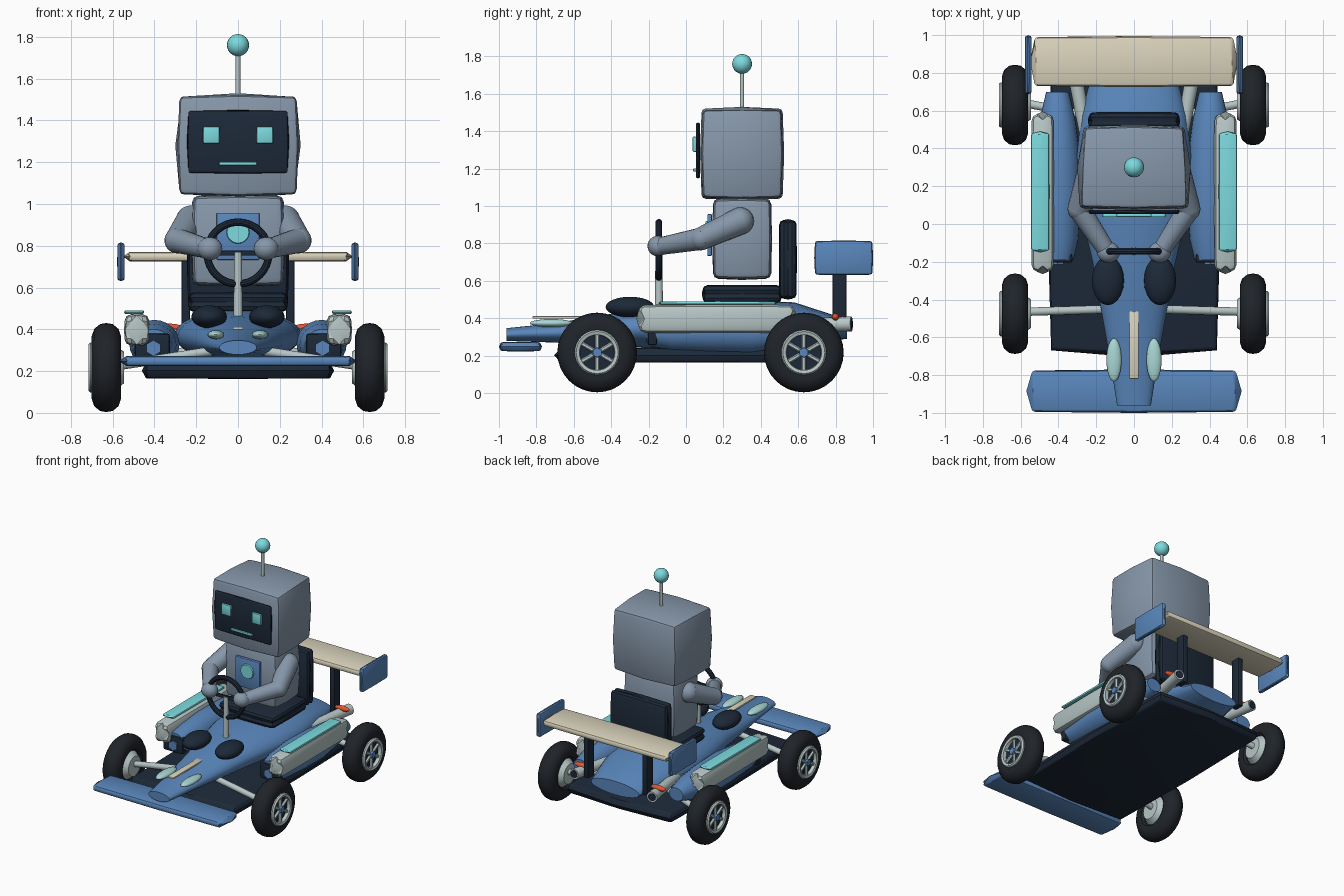
import bpy, bmesh, math
from mathutils import Vector, Matrix

if "Cube" in bpy.data.objects:
    bpy.data.objects.remove(bpy.data.objects["Cube"])

COL = dict(blue=(.1, .24, .5), navy=(.012, .022, .04), steel=(.24, .31, .4), silver=(.48, .57, .57),
           teal=(.2, .7, .73), cream=(.7, .65, .5), orange=(.8, .09, .03), tyre=(.014, .017, .022),
           lens=(.4, .68, .66))
MATS = {}
for key, c in COL.items():
    MATS[key] = bpy.data.materials.new(key)
    MATS[key].diffuse_color = (*c, 1)


def finish(bm, name, mat, angle=30):
    bmesh.ops.recalc_face_normals(bm, faces=bm.faces)
    me = bpy.data.meshes.new(name)
    bm.to_mesh(me)
    bm.free()
    me.materials.append(MATS[mat])
    ob = bpy.data.objects.new(name, me)
    bpy.context.collection.objects.link(ob)
    bpy.ops.object.select_all(action='DESELECT')
    ob.select_set(True)
    bpy.context.view_layer.objects.active = ob
    bpy.ops.object.shade_smooth_by_angle(angle=math.radians(angle))
    return ob


def box(name, mat, center, size, bevel=.01, bulge=0.0, back=1.0):
    """Box whose face centres swell outward; bevelled on its twelve edges."""
    bm = bmesh.new()
    bmesh.ops.create_cube(bm, size=2)
    bmesh.ops.subdivide_edges(bm, edges=bm.edges, cuts=1, use_grid_fill=True)
    rim = [e for e in bm.edges
           if sum(abs(a) > .9 and abs(a - b) < .01 for a, b in zip(*[v.co for v in e.verts])) == 2]
    for v in bm.verts:
        c = v.co.copy()
        for i in range(3):
            others = sum(abs(c[j]) for j in range(3) if j != i) / 2
            v.co[i] = c[i] * size[i] / 2 * (1 - bulge * others)
        if c.y > .5:
            v.co.x *= back
        v.co += Vector(center)
    bmesh.ops.bevel(bm, geom=rim, offset=bevel, segments=2, profile=.5, affect='EDGES')
    return finish(bm, name, mat)


def loft(name, mat, sections, n=24):
    """Elliptical sections (y, x, z, rx, rz) skinned along y."""
    bm = bmesh.new()
    rings = [[bm.verts.new((x + rx * math.cos(a), y, z + rz * math.sin(a)))
              for a in (2 * math.pi * i / n for i in range(n))] for y, x, z, rx, rz in sections]
    for r, q in zip(rings, rings[1:]):
        for i in range(n):
            bm.faces.new((r[i], r[(i + 1) % n], q[(i + 1) % n], q[i]))
    bm.faces.new(rings[0])
    bm.faces.new(rings[-1])
    return finish(bm, name, mat, 40)


def tube(name, mat, a, b, r1, r2=None, n=16):
    a, b = Vector(a), Vector(b)
    d = b - a
    m = Matrix.Translation((a + b) / 2) @ d.to_track_quat('Z', 'Y').to_matrix().to_4x4()
    bm = bmesh.new()
    bmesh.ops.create_cone(bm, cap_ends=True, segments=n, radius1=r1, radius2=r1 if r2 is None else r2,
                          depth=d.length, matrix=m)
    return finish(bm, name, mat)


def ball(name, mat, center, r):
    bm = bmesh.new()
    bmesh.ops.create_uvsphere(bm, u_segments=20, v_segments=12, radius=1,
                              matrix=Matrix.Translation(center) @ Matrix.Diagonal((*r, 1)))
    return finish(bm, name, mat, 60)


def lathe(name, mat, center, profile, axis='x', n=32):
    """Closed profile of (offset along axis, radius), revolved."""
    bm = bmesh.new()
    rings = []
    for i in range(n):
        c, s = math.cos(2 * math.pi * i / n), math.sin(2 * math.pi * i / n)
        rings.append([bm.verts.new(Vector(center) + Vector((o, r * c, r * s) if axis == 'x' else (r * c, o, r * s)))
                      for o, r in profile])
    k = len(profile)
    for i in range(n):
        p, q = rings[i], rings[(i + 1) % n]
        for j in range(k):
            bm.faces.new((p[j], p[(j + 1) % k], q[(j + 1) % k], q[j]))
    return finish(bm, name, mat, 35)


def circle(r, t, n=10):
    return [(t * math.sin(2 * math.pi * i / n), r + t * math.cos(2 * math.pi * i / n)) for i in range(n)]


# Chassis and central bodywork
box('floor_pan', 'navy', (0, .07, .202), (.92, 1.55, .078), .012, .06)
loft('fuselage', 'blue', [(-.96, 0, .313, .09, .034), (-.7, 0, .322, .13, .052), (-.45, 0, .335, .175, .08),
                          (-.2, 0, .35, .22, .11), (.1, 0, .365, .29, .125), (.35, 0, .37, .305, .125),
                          (.58, 0, .37, .28, .115), (.86, 0, .342, .205, .052)])
box('nose_stripe', 'cream', (0, -.625, .405), (.05, .39, .014), .005)
box('front_wing', 'blue', (0, -.885, .248), (1.14, .23, .05), .015, .07)

# Rear wing
box('rear_wing', 'cream', (0, .86, .748), (1.1, .27, .048), .015, .06)

# Seat and steering
box('seat_cushion', 'navy', (0, .3, .53), (.48, .43, .095), .025, .03)
box('seat_back', 'navy', (0, .545, .715), (.49, .095, .43), .025, .04)
lathe('steering_wheel', 'navy', (0, -.145, .765), circle(.148, .018), 'y')
tube('steering_column', 'silver', (0, -.145, .44), (0, -.145, .77), .022, .018)
box('steering_spoke', 'navy', (0, -.14, .765), (.29, .016, .024), .004)

# Robot driver
box('torso', 'steel', (0, .3, .825), (.45, .32, .44), .03, .05)
box('head', 'steel', (0, .3, 1.28), (.6, .45, .5), .022, .07, .93)
box('face_screen', 'navy', (0, .064, 1.297), (.49, .022, .305), .008, .05)
box('mouth', 'teal', (0, .046, 1.193), (.18, .016, .016), .004)
box('chest_panel', 'blue', (0, .126, .845), (.205, .024, .225), .006)
tube('chest_light', 'teal', (0, .13, .865), (0, .105, .865), .06, .052, 24)
tube('antenna_rod', 'silver', (0, .3, 1.5), (0, .3, 1.73), .011)
ball('antenna_ball', 'teal', (0, .3, 1.76), (.053,) * 3)

for s, side in ((-1, 'left'), (1, 'right')):
    def P(x, y, z):
        return (s * x, y, z)

    # Driver's eyes, arms and feet
    box(side + '_eye', 'teal', P(.128, .046, 1.33), (.078, .02, .082), .006)
    ball(side + '_shoulder', 'steel', P(.225, .29, .92), (.073,) * 3)
    tube(side + '_upper_arm', 'steel', P(.225, .29, .92), P(.29, .08, .825), .073, .062)
    ball(side + '_elbow', 'steel', P(.29, .08, .825), (.062,) * 3)
    tube(side + '_forearm', 'steel', P(.29, .08, .825), P(.145, -.14, .785), .06, .047)
    ball(side + '_hand', 'steel', P(.135, -.15, .786), (.06, .056, .055))
    ball(side + '_foot', 'navy', P(.138, -.3, .46), (.085, .13, .055))
    ball(side + '_headlight', 'lens', P(.106, -.72, .374), (.04, .115, .022))

    # Side pods, bumpers and trim
    loft(side + '_side_pod', 'blue', [(-.19, s * .405, .325, .085, .075), (-.08, s * .4, .325, .105, .1),
                                      (.12, s * .4, .33, .12, .115), (.35, s * .4, .325, .115, .115),
                                      (.55, s * .405, .335, .095, .09), (.7, s * .405, .34, .06, .05)])
    box(side + '_intake', 'navy', P(.41, -.18, .318), (.17, .05, .125), .01, .03)
    tube(side + '_intake_bolt', 'blue', P(.405, -.18, .31), P(.405, -.215, .31), .038, n=6)
    box(side + '_bumper', 'silver', P(.484, .165, .397), (.122, .86, .155), .033, .05)
    box(side + '_bumper_strip', 'teal', P(.497, .17, .482), (.097, .64, .018), .007, .05)

    # Exhausts, tail lights, wing supports
    tube(side + '_exhaust', 'silver', P(.25, .45, .36), P(.33, .885, .37), .034, .04)
    tube(side + '_exhaust_bore', 'navy', P(.329, .875, .37), P(.3305, .889, .37), .029)
    ball(side + '_tail_light', 'orange', P(.325, .8, .407), (.062, .02, .02))
    box(side + '_wing_pylon', 'navy', P(.25, .82, .545), (.042, .075, .39), .008)
    box(side + '_wing_end_plate', 'blue', P(.56, .843, .723), (.036, .315, .185), .012, .04)

    # Wheels and axles
    for y, end, inner in ((-.475, 'front', (.1, -.45, .3)), (.63, 'rear', (.22, .57, .3))):
        nm = f'{end}_{side}_'
        c = P(.63, y, .217)
        tube(nm + 'axle', 'silver', P(*inner), P(.58, y + .01, .225), .022)
        lathe(nm + 'tyre', 'tyre', c, [(-.05, .105), (-.066, .12), (-.07, .15), (-.058, .185), (-.03, .208),
                                       (0, .213), (.03, .208), (.058, .185), (.07, .15), (.066, .12), (.05, .105)])
        lathe(nm + 'rim', 'silver', c, [(s * .035, .122), (s * .075, .12), (s * .085, .112), (s * .08, .095),
                                        (s * .035, .09)])
        tube(nm + 'wheel_disc', 'navy', P(.59, y, .217), P(.685, y, .217), .108, n=32)
        tube(nm + 'inner_hub', 'silver', P(.6, y, .217), P(.545, y, .217), .115, .075, 24)
        for i in range(6):
            a = math.radians(60 * i + 30)
            u = Vector((0, math.cos(a), math.sin(a)))
            o = Vector(P(.69, y, .217))
            tube(nm + f'spoke_{i + 1}', 'silver', o + u * .02, o + u * .1, .012, n=6)
        tube(nm + 'hub_nut', 'blue', P(.67, y, .217), P(.712, y, .217), .032, .026, 6)

for m in bpy.data.materials:
    if m.users and not m.is_grease_pencil:
        m.use_nodes = True
        m.node_tree.nodes["Principled BSDF"].inputs["Base Color"].default_value = m.diffuse_color
